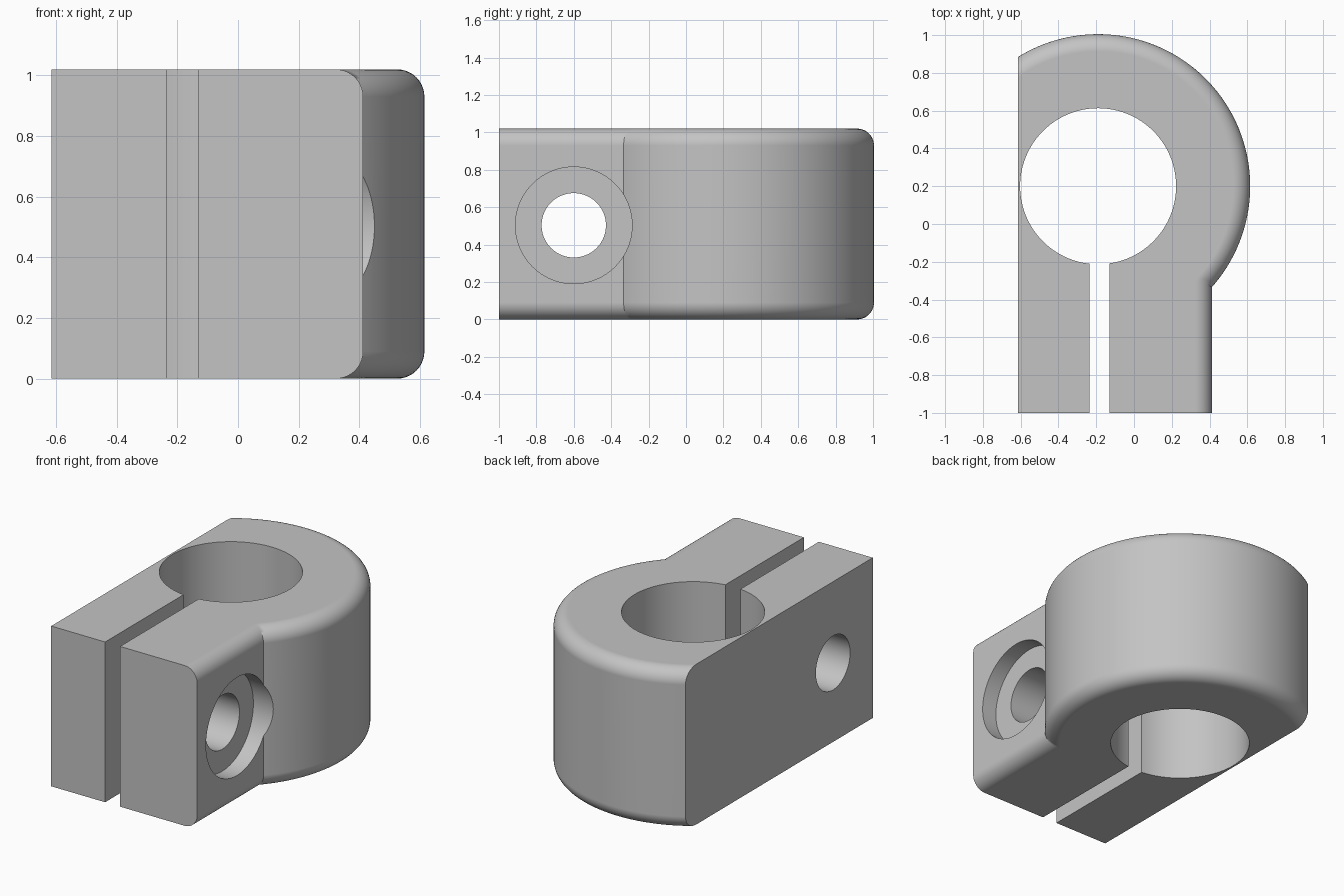
import bpy, bmesh, math
from mathutils import Matrix

cube = bpy.data.objects.get("Cube")
if cube:
    bpy.data.objects.remove(cube, do_unlink=True)

HEIGHT, FILLET = 1.02, 0.09
CX, CY, RADIUS = -0.19, 0.2, 0.805   # round head
LEFT, RIGHT, FRONT = -0.615, 0.413, -1.0
BOLT_Y, BOLT_Z = -0.6, 0.503
ARC_STEPS, FILLET_STEPS = 96, 10

grey = bpy.data.materials.new("plain grey")
grey.use_nodes = True
colour = (0.55, 0.55, 0.55, 1)
grey.diffuse_color = colour
grey.node_tree.nodes["Principled BSDF"].inputs["Base Color"].default_value = colour


def make_object(name, bm):
    bmesh.ops.recalc_face_normals(bm, faces=bm.faces)
    mesh = bpy.data.meshes.new(name)
    bm.to_mesh(mesh)
    bm.free()
    obj = bpy.data.objects.new(name, mesh)
    mesh.materials.append(grey)
    bpy.context.collection.objects.link(obj)
    return obj


def outline(inset):
    """Lug and round head outline; only the right side and the arc move inward."""
    r, right = RADIUS - inset, RIGHT - inset
    start = -math.acos((right - CX) / r)
    end = math.acos((LEFT - CX) / r)
    angles = [start + (end - start) * i / ARC_STEPS for i in range(ARC_STEPS + 1)]
    arc = [(CX + r * math.cos(a), CY + r * math.sin(a)) for a in angles]
    return [(LEFT, FRONT), (right, FRONT)] + arc


def cylinder(name, radius, length, matrix):
    bm = bmesh.new()
    bmesh.ops.create_cone(bm, cap_ends=True, segments=96, radius1=radius,
                          radius2=radius, depth=length, matrix=matrix)
    return make_object(name, bm)


# Clamp body: stacked outlines with rounded top and bottom rims
quarter = [i / FILLET_STEPS * math.pi / 2 for i in range(FILLET_STEPS + 1)]
lower = [(FILLET * (1 - math.sin(a)), FILLET * (1 - math.cos(a))) for a in quarter]
levels = lower + [(d, HEIGHT - z) for d, z in reversed(lower)]
bm = bmesh.new()
rings = [[bm.verts.new((x, y, z)) for x, y in outline(d)] for d, z in levels]
for a, b in zip(rings, rings[1:]):
    for i in range(len(a)):
        j = (i + 1) % len(a)
        bm.faces.new((a[i], a[j], b[j], b[i]))
bm.faces.new(rings[0])
bm.faces.new(rings[-1])
# Merge the split flat left and front walls
bmesh.ops.dissolve_limit(bm, angle_limit=0.002, verts=bm.verts, edges=bm.edges)
body = make_object("clamp_body", bm)

# Cutters: shaft bore, slit, bolt hole and bolt head recess
sideways = Matrix.Translation((0, BOLT_Y, BOLT_Z)) @ Matrix.Rotation(math.pi / 2, 4, "Y")
bore = cylinder("bore_cutter", 0.413, 3, Matrix.Translation((CX, CY, 0.5)))
bolt = cylinder("bolt_hole_cutter", 0.172, 3, sideways)
recess = cylinder("recess_cutter", 0.312, 1, Matrix.Translation((0.31 + 0.5, 0, 0)) @ sideways)
bm = bmesh.new()
bmesh.ops.create_cube(bm, size=1, matrix=Matrix.Translation((-0.183, -0.6, 0.5))
                      @ Matrix.Diagonal((0.105, 1.2, 2, 1)))
slit = make_object("slit_cutter", bm)

bpy.ops.object.select_all(action="DESELECT")
body.select_set(True)
bpy.context.view_layer.objects.active = body
for cutter in (bore, slit, recess, bolt):
    cutter.hide_render = True
    mod = body.modifiers.new(cutter.name, "BOOLEAN")
    mod.operation, mod.solver, mod.object = "DIFFERENCE", "EXACT", cutter
    bpy.ops.object.modifier_apply(modifier=mod.name)
    bpy.data.objects.remove(cutter, do_unlink=True)

# Smooth curved walls, crisp edges, flat-looking large faces
bpy.ops.object.shade_smooth_by_angle(angle=math.radians(30))
weighted = body.modifiers.new("weighted_normals", "WEIGHTED_NORMAL")
weighted.keep_sharp = True
